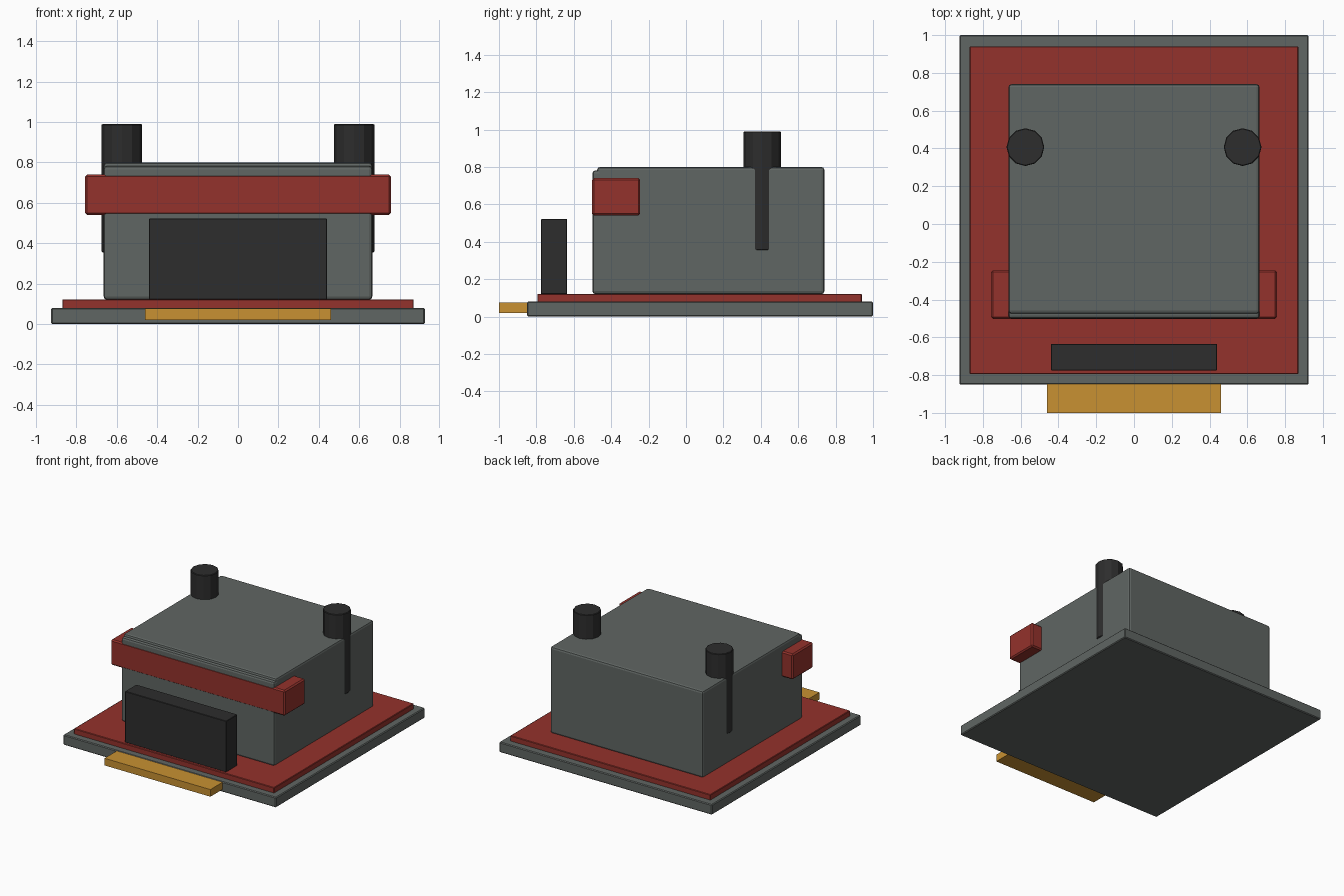
import bpy
import math

if "Cube" in bpy.data.objects:
    bpy.data.objects.remove(bpy.data.objects["Cube"])


def material(name, rgb):
    m = bpy.data.materials.new(name)
    m.diffuse_color = (*rgb, 1.0)
    m.use_nodes = True
    m.node_tree.nodes["Principled BSDF"].inputs["Base Color"].default_value = m.diffuse_color
    return m


GREY = material("slate grey", (0.117, 0.132, 0.125))
RED = material("brick red", (0.296, 0.032, 0.025))
BLACK = material("charcoal", (0.026, 0.026, 0.026))
GOLD = material("amber", (0.58, 0.283, 0.032))


def finish(ob, name, mat, bevel, segments):
    ob.name = name
    ob.data.materials.append(mat)
    if bevel:
        mod = ob.modifiers.new("edge bevel", "BEVEL")
        mod.width = bevel
        mod.segments = segments
        mod.limit_method = "ANGLE"
        mod.angle_limit = math.radians(40)
    return ob


def box(name, x, y, z, mat, bevel=0.0, segments=1):
    """Box from (min, max) ranges on each axis."""
    bpy.ops.mesh.primitive_cube_add(
        size=1, location=[(r[0] + r[1]) / 2 for r in (x, y, z)])
    ob = bpy.context.object
    ob.scale = [r[1] - r[0] for r in (x, y, z)]
    bpy.ops.object.transform_apply(location=False, rotation=False, scale=True)
    return finish(ob, name, mat, bevel, segments)


# Stepped base
box("base_slab", (-0.925, 0.925), (-0.85, 1.0), (0.0, 0.08), GREY, 0.006)
box("base_plate", (-0.87, 0.87), (-0.795, 0.94), (0.075, 0.122), RED, 0.004)

# Main housing and its slightly lower front panel
box("housing", (-0.665, 0.665), (-0.475, 0.74), (0.12, 0.8), GREY, 0.016, 2)
box("front_panel", (-0.665, 0.665), (-0.5, -0.38), (0.12, 0.782), GREY, 0.016, 2)

# Band across the front, wrapping past both sides
box("front_band", (-0.757, 0.757), (-0.502, -0.245), (0.54, 0.74), RED, 0.01)

# Upright block and step at the front
box("front_block", (-0.44, 0.44), (-0.775, -0.635), (0.12, 0.522), BLACK, 0.003)
box("front_step", (-0.46, 0.46), (-1.0, -0.8), (0.02, 0.076), GOLD)

# Pair of posts sunk into the sides of the housing
for side, sx in (("left", -1), ("right", 1)):
    bpy.ops.mesh.primitive_cylinder_add(
        vertices=12, radius=0.1, depth=0.635, location=(sx * 0.575, 0.407, 0.6725))
    finish(bpy.context.object, "post_" + side, BLACK, 0.004, 1)
